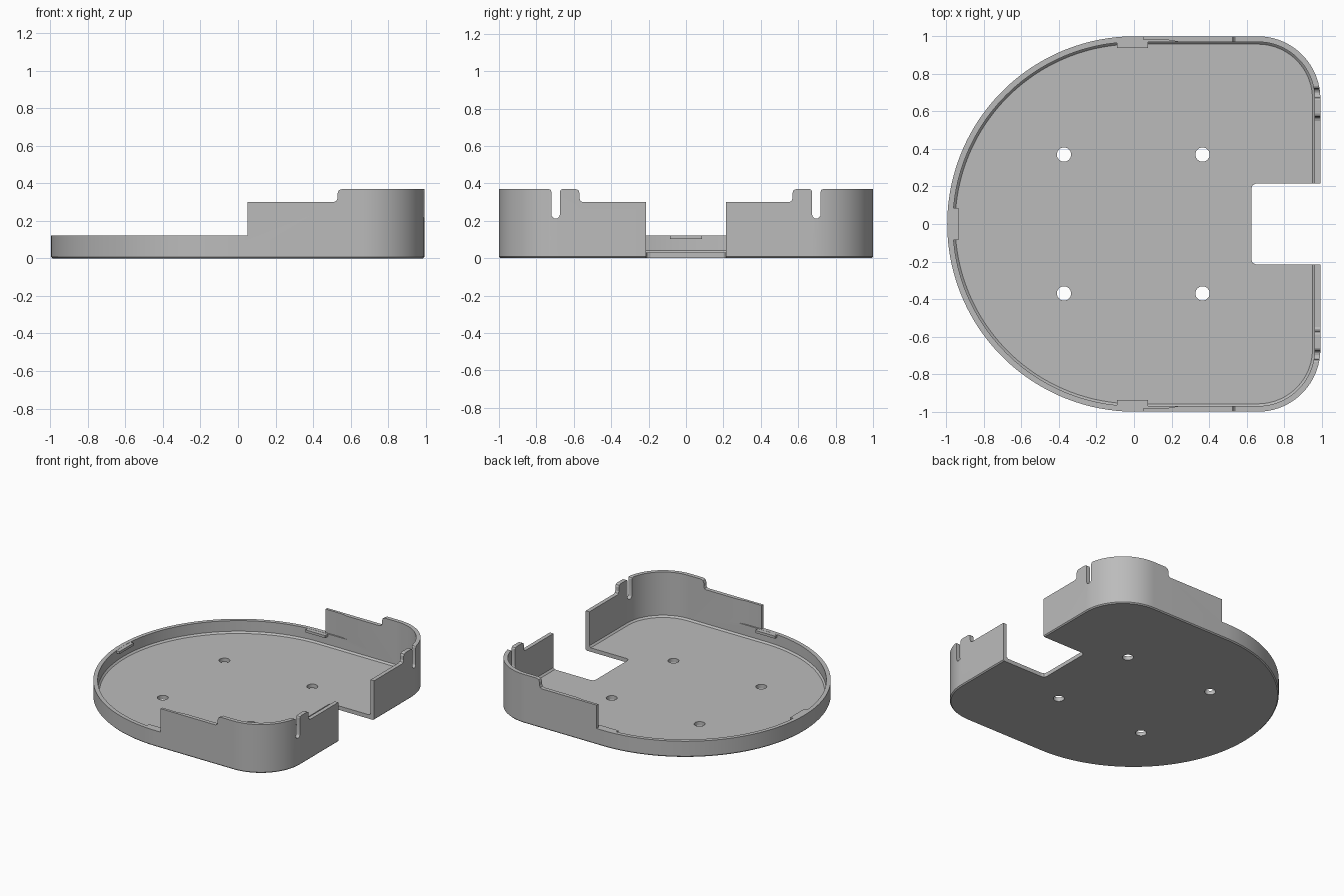
import bpy, bmesh
from math import sin, cos, radians, pi
from mathutils import Vector

if "Cube" in bpy.data.objects:
    bpy.data.objects.remove(bpy.data.objects["Cube"])

grey = bpy.data.materials.new("plain grey")
grey.diffuse_color = (0.5, 0.5, 0.5, 1)
grey.use_nodes = True
grey.node_tree.nodes["Principled BSDF"].inputs["Base Color"].default_value = grey.diffuse_color


def arc(cx, cy, r, a0, a1, n):
    return [(cx + r * cos(radians(a0 + (a1 - a0) * i / n)),
             cy + r * sin(radians(a0 + (a1 - a0) * i / n))) for i in range(n + 1)]


def outline(d):
    """Half-disc with a rounded square end, inset by d."""
    return (arc(0.005, 0, 1 - d, 90, 270, 96)
            + arc(0.66, -0.667, 0.333 - d, -90, 0, 24)
            + arc(0.66, 0.667, 0.333 - d, 0, 90, 24))


def loft(name, rings, axis="z"):
    """Closed solid through rings of equal length: [(2D points, level)]."""
    place = {"z": lambda p, h: (p[0], p[1], h),
             "y": lambda p, h: (p[0], h, p[1]),
             "x": lambda p, h: (h, p[0], p[1])}[axis]
    bm = bmesh.new()
    loops = [[bm.verts.new(place(p, h)) for p in pts] for pts, h in rings]
    bm.faces.new(loops[0])
    bm.faces.new(loops[-1])
    for a, b in zip(loops, loops[1:]):
        for i in range(len(a)):
            j = (i + 1) % len(a)
            bm.faces.new((a[i], a[j], b[j], b[i]))
    bmesh.ops.recalc_face_normals(bm, faces=bm.faces)
    me = bpy.data.meshes.new(name)
    bm.to_mesh(me)
    bm.free()
    me.materials.append(grey)
    ob = bpy.data.objects.new(name, me)
    bpy.context.collection.objects.link(ob)
    return ob


def prism(name, pts, lo, hi, axis="z"):
    return loft(name, [(pts, lo), (pts, hi)], axis)


def rect(x0, x1, y0, y1):
    return [(x0, y0), (x1, y0), (x1, y1), (x0, y1)]


def cut(target, cutter):
    bpy.context.view_layer.objects.active = target
    m = target.modifiers.new("cut", "BOOLEAN")
    m.operation, m.solver, m.object = "DIFFERENCE", "EXACT", cutter
    bpy.ops.object.modifier_apply(modifier=m.name)
    bpy.data.objects.remove(cutter)


# Tray: chamfered shell hollowed down to the floor
tray = loft("tray", [(outline(0.008), 0), (outline(0), 0.008), (outline(0), 0.37)])
cut(tray, loft("hollow", [(outline(0.042), 0.03), (outline(0.03), 0.042), (outline(0.03), 0.5)]))

# Stepped wall height along the sides, with rounded step
side = ([(-1.2, 0.122), (0.05, 0.122), (0.05, 0.3)]
        + arc(0.51, 0.32, 0.02, -90, 0, 2) + arc(0.555, 0.345, 0.025, 180, 90, 2)
        + [(0.555, 0.6), (-1.2, 0.6)])
cut(tray, prism("side_step", side, -1.2, 1.2, "y"))

# Lower wall in the middle of the straight end
right = arc(0.55, 0.32, 0.02, -90, 0, 2) + arc(0.59, 0.35, 0.02, 180, 90, 2) + [(0.59, 0.6)]
left = [(-y, z) for y, z in reversed(right)]
cut(tray, prism("end_step", left + right, 0.75, 1.2, "x"))

# Cable notch through floor and wall
notch = [(1.2, 0.215)] + arc(0.65, 0.19, 0.025, 90, 180, 2) \
    + arc(0.65, -0.19, 0.025, 180, 270, 2) + [(1.2, -0.215)]
cut(tray, prism("notch", notch, -0.2, 0.6))

for s in (-1, 1):
    # Round-bottomed slot in the end wall, flared at the top
    slot = arc(s * 0.697, 0.2345, 0.0225, 180, 360, 8) \
        + arc(s * 0.697 + 0.0375, 0.355, 0.015, 180, 90, 2) \
        + [(s * 0.697 + 0.0375, 0.5), (s * 0.697 - 0.0375, 0.5)] \
        + arc(s * 0.697 - 0.0375, 0.355, 0.015, 90, 0, 2)
    cut(tray, prism("slot", slot, 0.8, 1.2, "x"))
    # Thinned start of the tall side wall
    thin = [(0.0, s * 0.9), (0.24, s * 0.9), (0.24, s * 0.97), (0.18, s * 0.98), (0.0, s * 0.98)]
    cut(tray, prism("wall_relief", thin, 0.122, 0.6))
    # Screw holes
    for x in (-0.373, 0.365):
        hole = arc(x, s * 0.37, 0.038, 0, 348.75, 31)
        cut(tray, prism("hole", hole, -0.1, 0.1))

# Snap tabs inside the rim
for name, r in (("back_tab", rect(-0.09, 0.075, 0.938, 0.98)),
                ("front_tab", rect(-0.09, 0.075, -0.98, -0.938)),
                ("round_end_tab", rect(-0.978, -0.935, -0.085, 0.085))):
    prism(name, r, 0.102, 0.121)

# Smooth curves, crisp edges
bpy.ops.object.select_all(action="DESELECT")
tray.select_set(True)
bpy.context.view_layer.objects.active = tray
bpy.ops.object.shade_smooth_by_angle(angle=radians(20))
